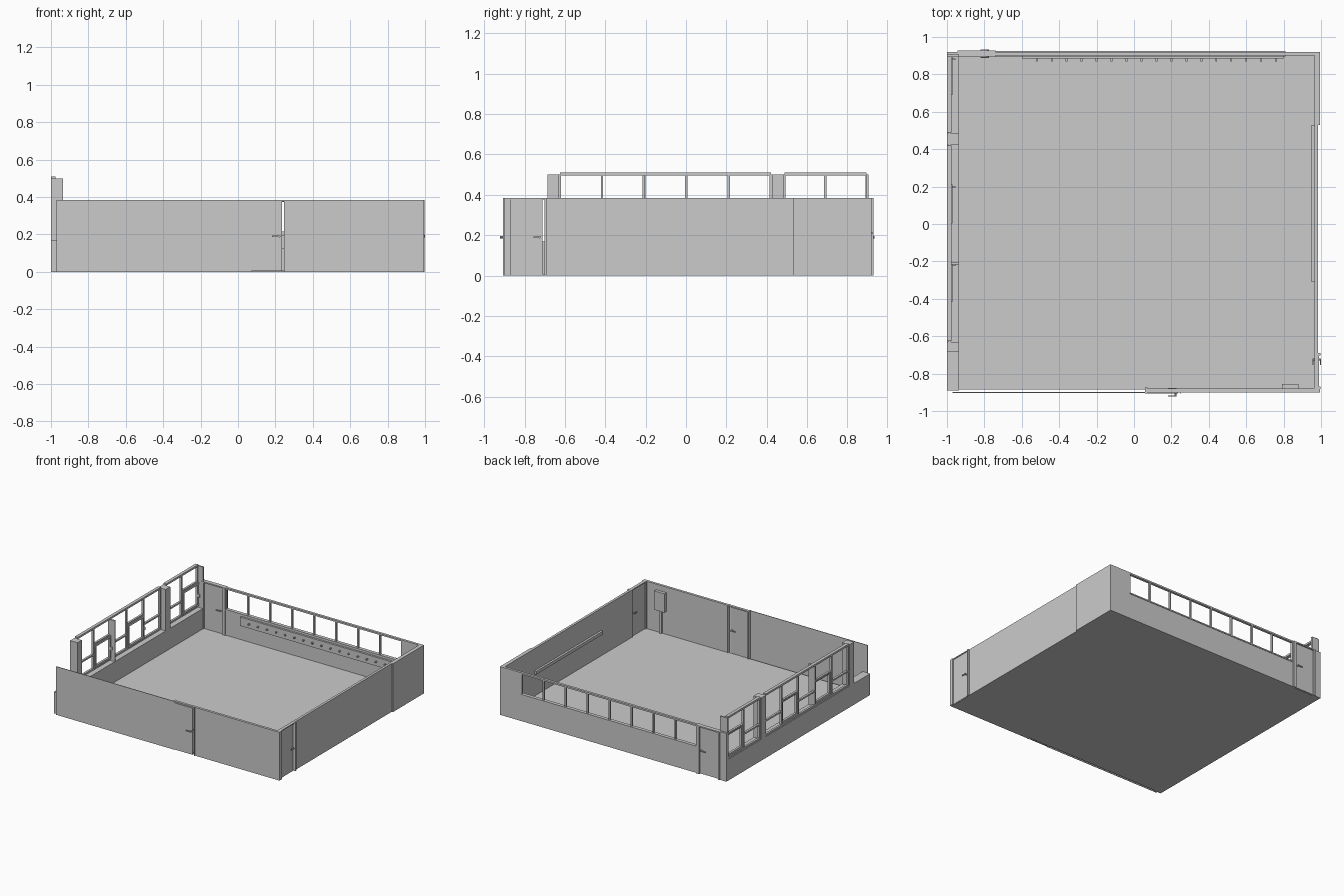
import bpy, math

cube = bpy.data.objects.get("Cube")
if cube:
    bpy.data.objects.remove(cube, do_unlink=True)

grey = bpy.data.materials.new("plain_grey")
grey.use_nodes = True
grey.diffuse_color = (0.6, 0.6, 0.6, 1)
grey.node_tree.nodes["Principled BSDF"].inputs["Base Color"].default_value = (0.6, 0.6, 0.6, 1)

UNIT = [(0, 0, 0), (1, 0, 0), (1, 1, 0), (0, 1, 0), (0, 0, 1), (1, 0, 1), (1, 1, 1), (0, 1, 1)]
QUADS = [(3, 2, 1, 0), (4, 5, 6, 7), (0, 1, 5, 4), (1, 2, 6, 5), (2, 3, 7, 6), (3, 0, 4, 7)]


def boxes(name, spans):
    """One object from boxes given as (x range, y range, z range)."""
    verts, faces = [], []
    for span in spans:
        base = len(verts)
        verts += [tuple(span[a][c[a]] for a in range(3)) for c in UNIT]
        faces += [tuple(base + i for i in q) for q in QUADS]
    mesh = bpy.data.meshes.new(name)
    mesh.from_pydata(verts, [], faces)
    mesh.materials.append(grey)
    obj = bpy.data.objects.new(name, mesh)
    bpy.context.collection.objects.link(obj)
    return obj


def around(c, half):
    return (c - half, c + half)


def knob(name, x, y, z, axis):
    """Lever handle: a round stem through the door and a flat lever."""
    rot = (math.pi / 2, 0, 0) if axis == "y" else (0, math.pi / 2, 0)
    bpy.ops.mesh.primitive_cylinder_add(vertices=10, radius=0.006, depth=0.045,
                                        location=(x, y, z), rotation=rot)
    stem = bpy.context.object
    stem.name = name + "_stem"
    stem.data.materials.append(grey)
    for side in (-1, 1):
        if axis == "y":
            span = ((x - 0.04, x), around(y + side * 0.02, 0.003), around(z, 0.004))
        else:
            span = (around(x + side * 0.02, 0.003), (y - 0.03, y), around(z, 0.004))
        boxes(name + "_lever", [span])


TOP = 0.385

# Floor
boxes("floor", [((-0.99, 0.98), (-0.885, 0.91), (0, 0.008))])

# Front wall: thin screen, thick wall, door opening
FRONT = (-0.9, -0.88)
boxes("front_screen_wall", [((-0.97, 0.065), (-0.903, -0.898), (0, TOP))])
boxes("front_wall", [((0.25, 0.99), FRONT, (0, TOP)),
                     ((0.06, 0.072), (-0.905, -0.875), (0, TOP)),
                     ((0.072, 0.25), FRONT, (0.375, TOP))])
boxes("front_door", [((0.072, 0.234), (-0.905, -0.893), (0.004, 0.375))])
boxes("front_door_jamb", [((0.246, 0.252), (-0.906, -0.876), (0, TOP))])
knob("front_door_handle", 0.222, -0.899, 0.19, "y")

# Left side wall with a door near the front corner
boxes("left_wall", [((0.965, 0.985), (-0.695, 0.53), (0, TOP)),
                    ((0.965, 0.995), (0.53, 0.92), (0, TOP)),
                    ((0.965, 0.995), (-0.9, -0.87), (0, TOP)),
                    ((0.965, 0.99), (-0.87, -0.695), (0.378, TOP))])
boxes("left_door", [((0.972, 0.984), (-0.87, -0.71), (0.004, 0.378))])
boxes("left_door_jamb", [((0.962, 0.997), (-0.702, -0.69), (0, TOP)),
                         ((0.962, 0.997), (-0.882, -0.87), (0, TOP))])
knob("left_door_handle", 0.978, -0.725, 0.19, "x")
boxes("left_tray", [((0.948, 0.966), (-0.31, 0.53), (0.185, 0.21))])

# Back wall: low wall, solid end, mullions and top rail
BACK = (0.9, 0.92)
X0, X1, SILL = -0.74, 0.81, 0.205
boxes("back_wall", [((X0, X1), BACK, (0, SILL)), ((X1, 0.98), BACK, (0, TOP)),
                    ((-1, -0.945), BACK, (0, TOP))])
bars = [((X0, X1), BACK, (0.372, TOP)), ((X0, X1), (0.896, 0.924), (SILL, SILL + 0.01))]
bars += [(around(X0 + (X1 - X0) * i / 8, 0.006), (0.902, 0.918), (SILL, TOP)) for i in range(9)]
boxes("back_window_frame", bars)
boxes("back_door", [((-0.93, -0.765), (0.904, 0.918), (0.004, 0.378))])
boxes("back_door_frame", [((-0.945, -0.93), (0.892, 0.928), (0, TOP)),
                          ((-0.765, X0), (0.892, 0.928), (0, TOP)),
                          ((-0.93, -0.765), (0.895, 0.928), (0.375, TOP))])
knob("back_door_handle", -0.782, 0.911, 0.19, "y")

# Peg board under the back windows
boxes("peg_board", [((-0.6, 0.8), (0.885, 0.9), (0.125, 0.195))])
boxes("pegs", [(around(-0.52 + 0.08 * i, 0.005), (0.87, 0.886), around(0.16, 0.005))
               for i in range(17)])

# Right side: low wall, piers and tall windows
RSILL = 0.17
boxes("right_low_wall", [((-1, -0.935), (-0.89, 0.92), (0, RSILL))])
piers = [(-0.685, -0.63), (0.425, 0.483), (0.893, 0.905)]
boxes("right_piers", [((-1, -0.935), p, (RSILL, 0.5)) for p in piers]
      + [((-0.99, -0.935), around(-0.21, 0.006), (RSILL, 0.495))])


def window_bank(name, posts, casements):
    """Posts, sill and head, with a transom per pane; casements get a sash."""
    px = (-0.995, -0.978)
    ends = (posts[0], posts[-1])
    parts = [(px, around(y, 0.006), (RSILL, 0.5)) for y in posts]
    parts += [((-1, -0.975), ends, (0.495, 0.51)), (px, ends, (RSILL, RSILL + 0.014))]
    for i, (a, b) in enumerate(zip(posts, posts[1:])):
        z = 0.37 if i in casements else 0.29
        parts.append((px, (a, b), around(z, 0.006)))
        if i in casements:
            sash = (-0.988, -0.97)
            parts += [(sash, (a + 0.006, a + 0.02), (RSILL + 0.014, z)),
                      (sash, (b - 0.02, b - 0.006), (RSILL + 0.014, z)),
                      (sash, (a, b), (z - 0.018, z)),
                      (sash, (a, b), (RSILL + 0.014, RSILL + 0.03)),
                      ((-0.972, -0.955), around(b - 0.013, 0.004), around(0.27, 0.012))]
    boxes(name, parts)


window_bank("right_front_windows", [-0.625 + 0.209 * i for i in range(6)], (1, 3))
window_bank("right_back_windows", [0.488, 0.69, 0.895], (1,))

# Wall box on a stand inside the front wall
boxes("wall_box", [((0.79, 0.88), (-0.88, -0.855), (0.19, 0.34))])
boxes("wall_box_post", [((0.825, 0.84), (-0.88, -0.868), (0.008, 0.19))])
